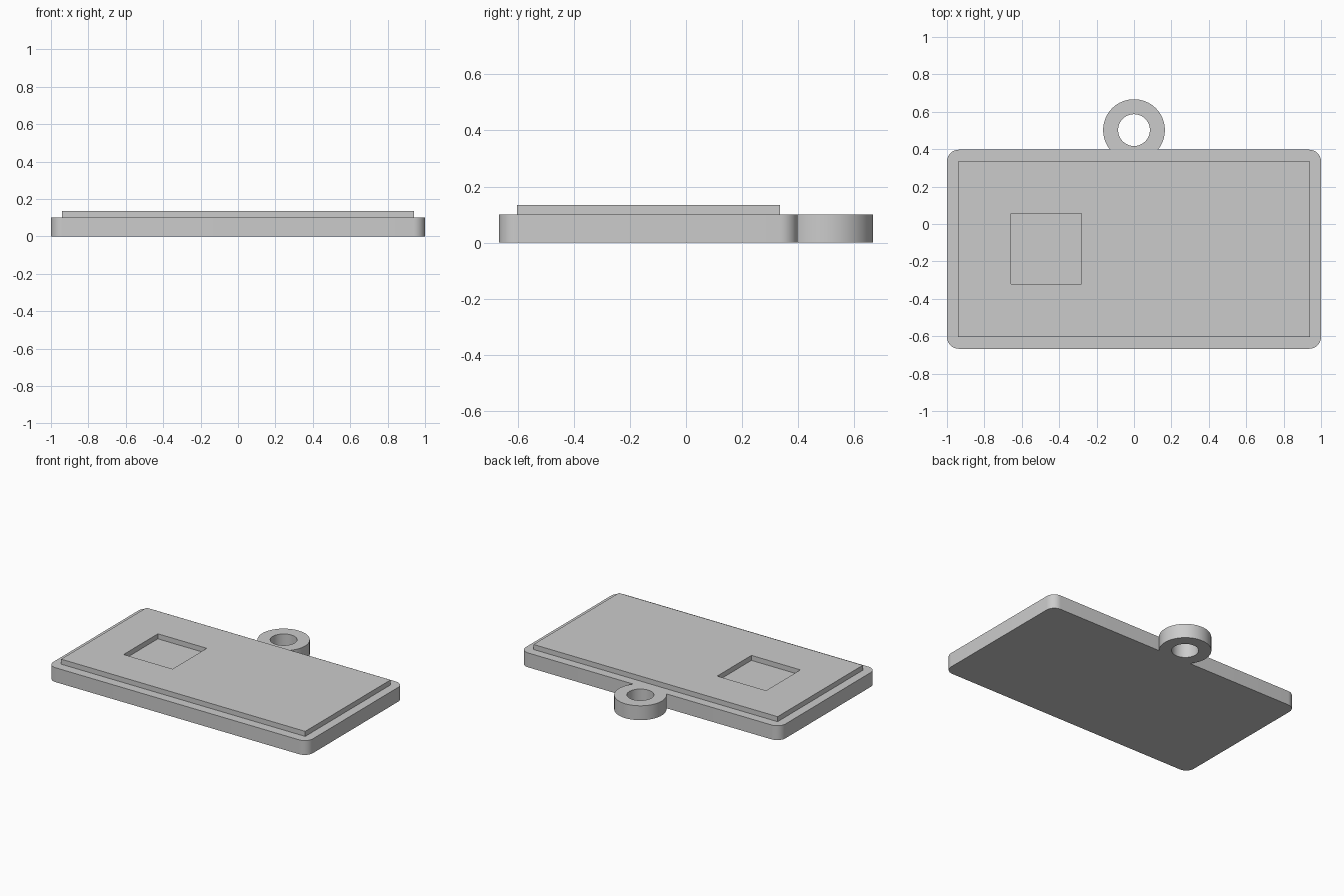
import bpy, bmesh
from math import radians, degrees, asin, cos, sin

cube = bpy.data.objects.get("Cube")
if cube:
    bpy.data.objects.remove(cube, do_unlink=True)

grey = bpy.data.materials.new("light_grey")
grey.use_nodes = True
grey.diffuse_color = (0.6, 0.6, 0.6, 1)
grey.node_tree.nodes["Principled BSDF"].inputs["Base Color"].default_value = (0.6, 0.6, 0.6, 1)


def arc(cx, cy, r, start, end, steps):
    """Points along an arc, angles in degrees."""
    angles = [radians(start + (end - start) * i / steps) for i in range(steps + 1)]
    return [(cx + r * cos(a), cy + r * sin(a)) for a in angles]


def rectangle(x0, x1, y0, y1):
    return [(x0, y0), (x1, y0), (x1, y1), (x0, y1)]


def slab(name, loops, z0, z1, open_bottom=False):
    """Extrude a filled outline with holes between two heights."""
    curve = bpy.data.curves.new(name + "_profile", "CURVE")
    curve.dimensions = "2D"
    curve.fill_mode = "BOTH"
    curve.extrude = (z1 - z0) / 2
    for points in loops:
        spline = curve.splines.new("POLY")
        spline.points.add(len(points) - 1)
        for p, (x, y) in zip(spline.points, points):
            p.co = (x, y, 0, 1)
        spline.use_cyclic_u = True
    helper = bpy.data.objects.new(name + "_profile", curve)
    bpy.context.collection.objects.link(helper)
    depsgraph = bpy.context.evaluated_depsgraph_get()
    mesh = bpy.data.meshes.new_from_object(helper.evaluated_get(depsgraph))
    bpy.data.objects.remove(helper, do_unlink=True)

    bm = bmesh.new()
    bm.from_mesh(mesh)
    bmesh.ops.translate(bm, verts=bm.verts, vec=(0, 0, (z0 + z1) / 2))
    bmesh.ops.remove_doubles(bm, verts=bm.verts, dist=0.0001)
    bmesh.ops.recalc_face_normals(bm, faces=bm.faces)
    if open_bottom:
        under = [f for f in bm.faces if f.normal.z < -0.9]
        bmesh.ops.delete(bm, geom=under, context="FACES")
    bm.to_mesh(mesh)
    bm.free()

    mesh.name = name
    mesh.materials.clear()
    mesh.materials.append(grey)
    obj = bpy.data.objects.new(name, mesh)
    bpy.context.collection.objects.link(obj)
    bpy.ops.object.select_all(action="DESELECT")
    obj.select_set(True)
    bpy.context.view_layer.objects.active = obj
    bpy.ops.object.shade_smooth_by_angle(angle=radians(30))
    return obj


# Base plate with rounded corners and a hanging ring at the back
front, back, radius = -0.667, 0.397, 0.063
ring_y, ring_r, hole_r = 0.502, 0.165, 0.085
side, top = 1 - radius, 0.1
meet = degrees(asin((back - ring_y) / ring_r))
outline = (arc(side, front + radius, radius, -90, 0, 10)
           + arc(side, back - radius, radius, 0, 90, 10)
           + arc(0, ring_y, ring_r, meet, 180 - meet, 64)
           + arc(-side, back - radius, radius, 90, 180, 10)
           + arc(-side, front + radius, radius, 180, 270, 10))
hole = arc(0, ring_y, hole_r, 0, 360, 64)[:-1]
slab("base_plate_with_ring", [outline, hole], 0, top)

# Raised panel with a square recess that reaches down to the plate
slab("raised_panel",
     [rectangle(-0.94, 0.94, -0.603, 0.335), rectangle(-0.657, -0.28, -0.32, 0.057)],
     top, 0.135, open_bottom=True)
